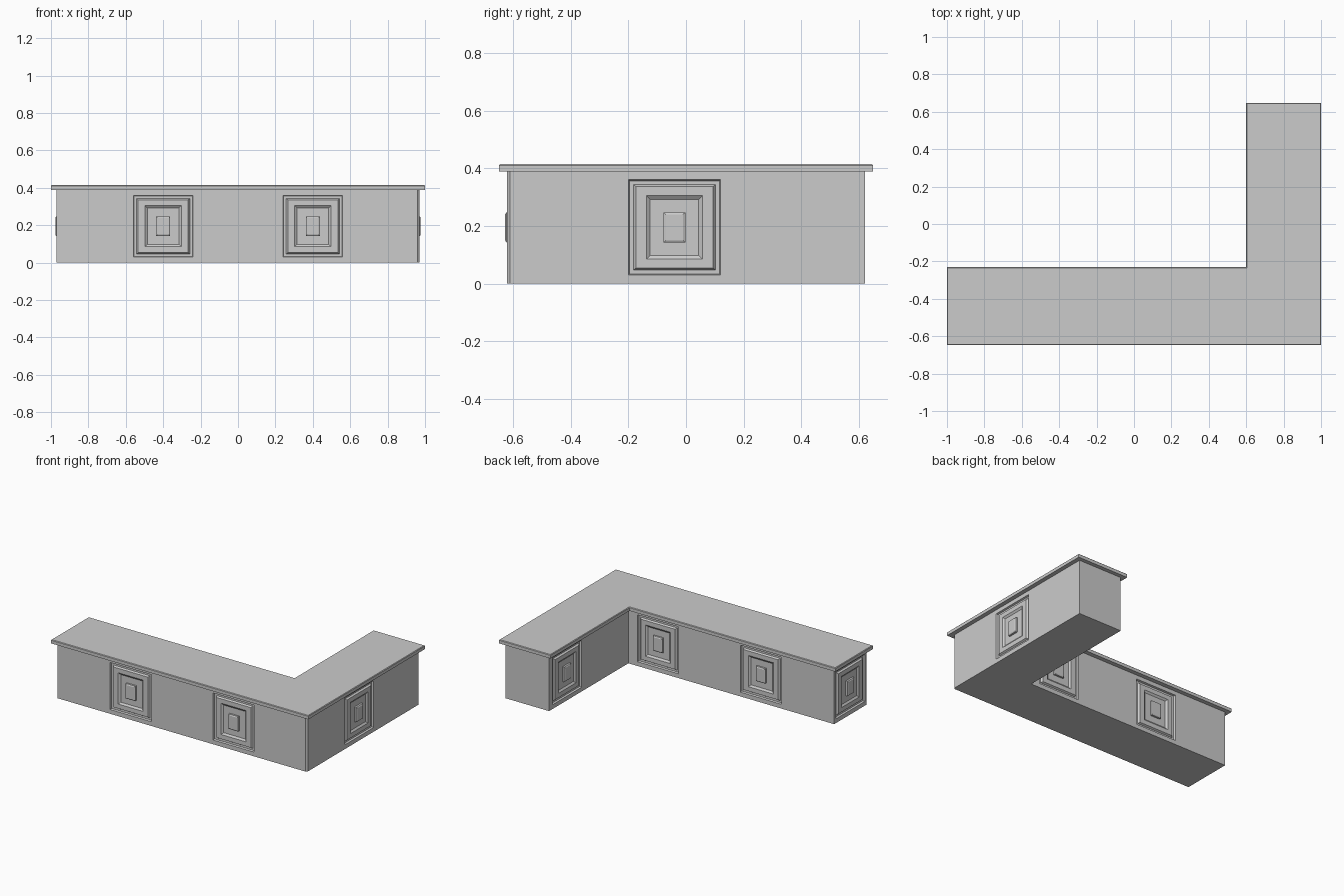
import bpy, bmesh
from mathutils import Vector

if "Cube" in bpy.data.objects:
    bpy.data.objects.remove(bpy.data.objects["Cube"])

BODY_TOP = 0.388
PANEL_Z = 0.195

# Panel profile: nested rectangles (width, height, depth from wall)
RINGS = [(0.32, 0.33, 0), (0.312, 0.322, -0.012), (0.285, 0.296, -0.012),
         (0.267, 0.282, 0), (0.194, 0.22, 0), (0.168, 0.194, -0.01),
         (0.075, 0.104, -0.01), (0.075, 0.104, 0.003), (0.06, 0.09, 0.007)]

# Body outline, counter-clockwise, with panel centres along each wall
WALLS = [((-0.97, -0.62), (0.57, 1.37)), ((0.96, -0.62), ()),
         ((0.97, -0.61), (0.57,)), ((0.97, 0.62), ()),
         ((0.63, 0.62), (0.20,)), ((0.63, -0.26), (0.23, 1.03)),
         ((-0.97, -0.26), (0.18,))]
TOP = [(-1, -0.648), (1, -0.648), (1, 0.648), (0.6, 0.648), (0.6, -0.23), (-1, -0.23)]


def finish(bm, name):
    bmesh.ops.remove_doubles(bm, verts=bm.verts, dist=1e-5)
    mesh = bpy.data.meshes.new(name)
    bm.to_mesh(mesh)
    bm.free()
    obj = bpy.data.objects.new(name, mesh)
    bpy.context.collection.objects.link(obj)


def add_face(bm, pts):
    bm.faces.new([bm.verts.new(p) for p in pts])


def add_wall(bm, a, b, centres):
    a, b = Vector((*a, 0)), Vector((*b, 0))
    along = (b - a).normalized()
    out = Vector((along.y, -along.x, 0))

    def at(u, z, d=0):
        return a + along * u + out * d + Vector((0, 0, z))

    def rect(u0, u1, z0, z1, d=0):
        return [at(u0, z0, d), at(u1, z0, d), at(u1, z1, d), at(u0, z1, d)]

    start = 0
    for c in centres:
        add_face(bm, rect(start, c - 0.16, 0, BODY_TOP))
        outer = rect(c - 0.16, c + 0.16, 0, BODY_TOP)
        for w, h, d in RINGS:
            inner = rect(c - w / 2, c + w / 2, PANEL_Z - h / 2, PANEL_Z + h / 2, d)
            for i in range(4):
                j = (i + 1) % 4
                quad = [outer[i], outer[j], inner[j], inner[i]]
                if (quad[1] - quad[0]).cross(quad[3] - quad[0]).length + \
                        (quad[2] - quad[1]).cross(quad[3] - quad[1]).length > 1e-7:
                    add_face(bm, quad)
            outer = inner
        add_face(bm, outer)
        start = c + 0.16
    add_face(bm, rect(start, (b - a).length, 0, BODY_TOP))


# Cabinet body with recessed panels
bm = bmesh.new()
for i, (p, centres) in enumerate(WALLS):
    add_wall(bm, p, WALLS[(i + 1) % len(WALLS)][0], centres)
add_face(bm, [(*p, 0) for p, _ in reversed(WALLS)])
add_face(bm, [(*p, BODY_TOP) for p, _ in WALLS])
finish(bm, "cabinet_body")

# Overhanging countertop with a small chamfer on the upper rim
bm = bmesh.new()
base = bm.faces.new([bm.verts.new((*p, BODY_TOP)) for p in TOP])
ext = bmesh.ops.extrude_face_region(bm, geom=[base])
up = [v for v in ext["geom"] if isinstance(v, bmesh.types.BMVert)]
bmesh.ops.translate(bm, verts=up, vec=(0, 0, 0.026))
bmesh.ops.recalc_face_normals(bm, faces=bm.faces)
rim = [e for e in bm.edges if all(v.co.z > BODY_TOP + 0.01 for v in e.verts)]
bmesh.ops.bevel(bm, geom=rim, offset=0.004, segments=1, affect='EDGES')
finish(bm, "countertop")
